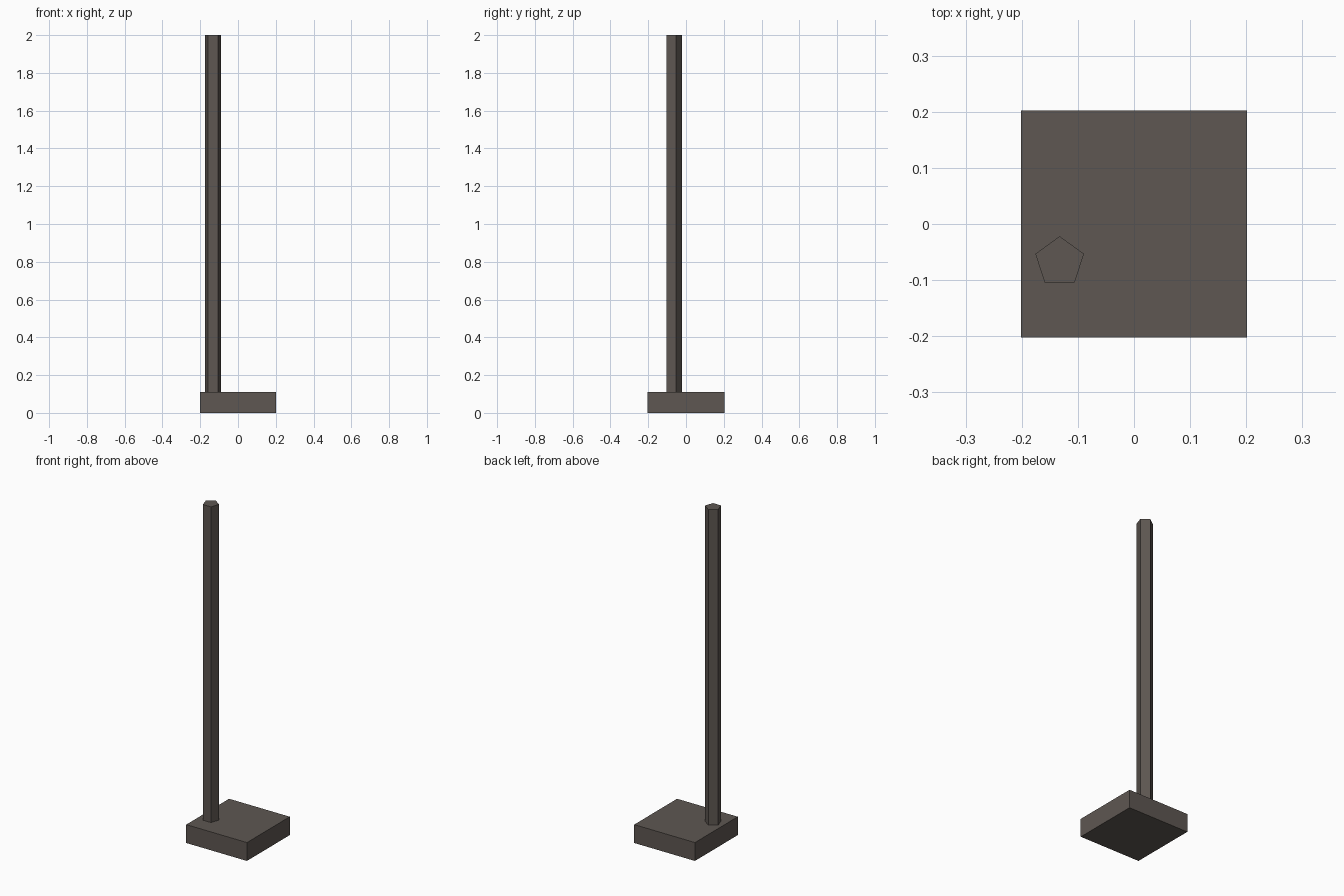
import bpy

if "Cube" in bpy.data.objects:
    bpy.data.objects.remove(bpy.data.objects["Cube"])

# One flat colour for the whole model
mat = bpy.data.materials.new("dark warm grey")
mat.diffuse_color = (0.112, 0.095, 0.084, 1)
mat.use_nodes = True
mat.node_tree.nodes["Principled BSDF"].inputs["Base Color"].default_value = mat.diffuse_color

BASE_W, BASE_D, BASE_H = 0.402, 0.405, 0.11
TOP = 2.0

# Square foot slab
bpy.ops.mesh.primitive_cube_add(size=1, location=(0, 0, BASE_H / 2))
base = bpy.context.object
base.name = "base_slab"
base.scale = (BASE_W, BASE_D, BASE_H)

# Five-sided post, off centre, with one corner pointing to the back
bpy.ops.mesh.primitive_cylinder_add(
    vertices=5, radius=0.0455, depth=TOP - BASE_H,
    location=(-0.1325, -0.0673, (TOP + BASE_H) / 2))
post = bpy.context.object
post.name = "post"

for ob in (base, post):
    ob.data.materials.append(mat)
